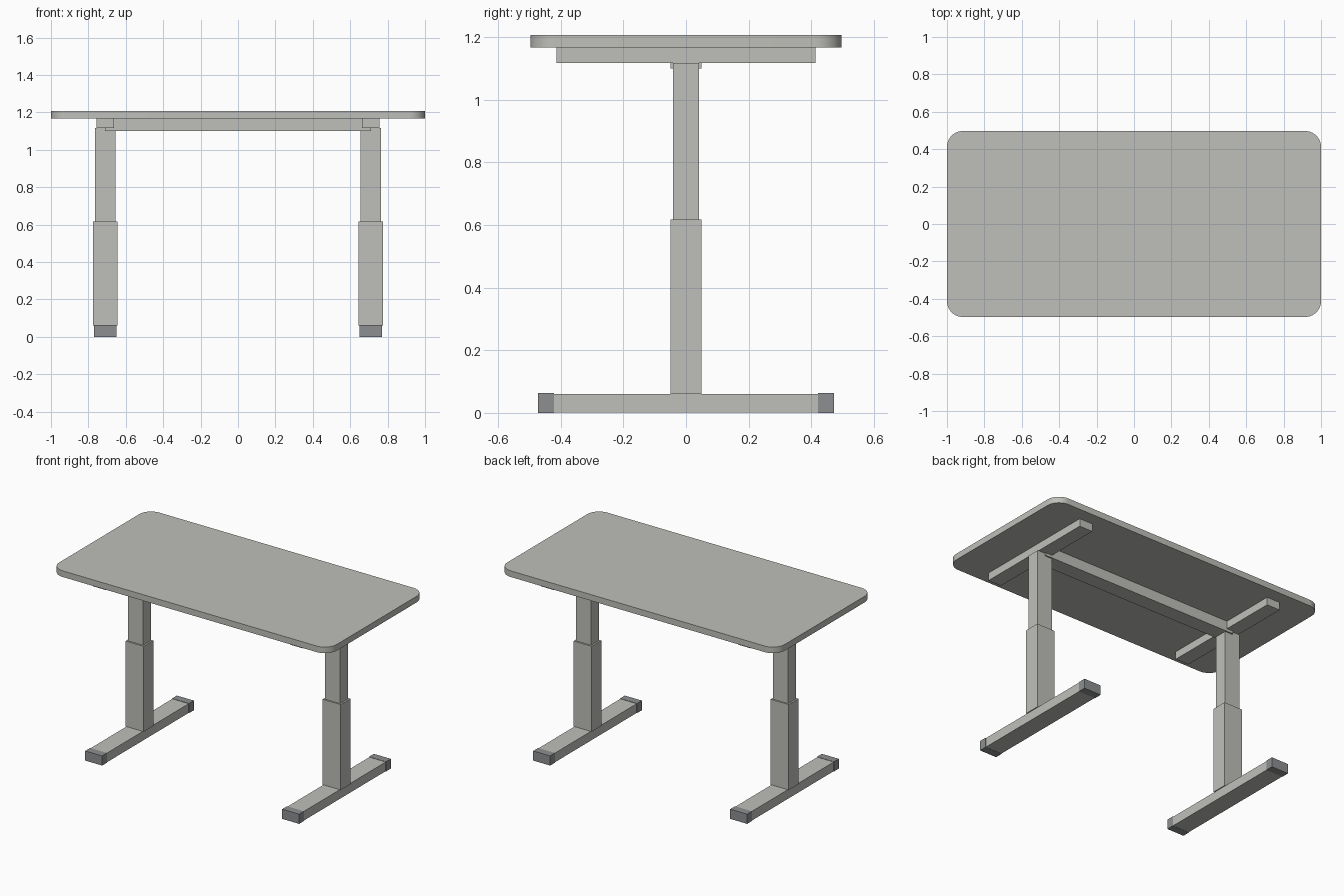
import bpy
import bmesh

cube = bpy.data.objects.get("Cube")
if cube:
    bpy.data.objects.remove(cube, do_unlink=True)


def material(name, rgb):
    mat = bpy.data.materials.new(name)
    mat.use_nodes = True
    colour = (*rgb, 1.0)
    mat.diffuse_color = colour
    mat.node_tree.nodes["Principled BSDF"].inputs["Base Color"].default_value = colour
    return mat


LIGHT = material("light grey", (0.52, 0.52, 0.49))
DARK = material("dark grey", (0.27, 0.275, 0.285))


def box(name, x, y, z, mat, corner=0.0):
    """Box spanning the (min, max) pairs, with optional rounded upright edges."""
    bm = bmesh.new()
    bmesh.ops.create_cube(bm, size=1.0)
    for v in bm.verts:
        v.co = [span[1] if c > 0 else span[0] for c, span in zip(v.co, (x, y, z))]
    if corner:
        upright = [e for e in bm.edges
                   if abs(e.verts[0].co.z - e.verts[1].co.z) > 0.001]
        bmesh.ops.bevel(bm, geom=upright, offset=corner, segments=10,
                        profile=0.5, affect='EDGES')
    bmesh.ops.recalc_face_normals(bm, faces=bm.faces)
    mesh = bpy.data.meshes.new(name)
    bm.to_mesh(mesh)
    bm.free()
    mesh.materials.append(mat)
    obj = bpy.data.objects.new(name, mesh)
    bpy.context.collection.objects.link(obj)
    return obj


def around(centre, width):
    return (centre - width / 2, centre + width / 2)


# Table top with rounded corners
top = box("table_top", (-1, 1), around(0, 0.994), (1.167, 1.207), LIGHT, corner=0.085)
bpy.ops.object.select_all(action='DESELECT')
top.select_set(True)
bpy.context.view_layer.objects.active = top
bpy.ops.object.shade_smooth_by_angle(angle=0.6)

# Beam joining the two legs
box("cross_beam", around(0, 1.42), around(0, 0.1), (1.1, 1.167), LIGHT)

# Leg assemblies
for side, cx in (("left", 0.71), ("right", -0.71)):
    box(side + "_top_bracket", around(cx, 0.095), around(0, 0.826), (1.117, 1.167), LIGHT)
    box(side + "_upper_column", around(cx, 0.108), around(0, 0.082), (0.6, 1.117), LIGHT)
    box(side + "_lower_column", around(cx, 0.13), around(0, 0.1), (0.06, 0.617), LIGHT)
    box(side + "_foot", around(cx, 0.118), around(0, 0.844), (0.001, 0.061), LIGHT)
    for end, cy in (("front", -0.447), ("back", 0.447)):
        box(f"{side}_{end}_foot_cap", around(cx, 0.122), around(cy, 0.05), (0, 0.063), DARK)
